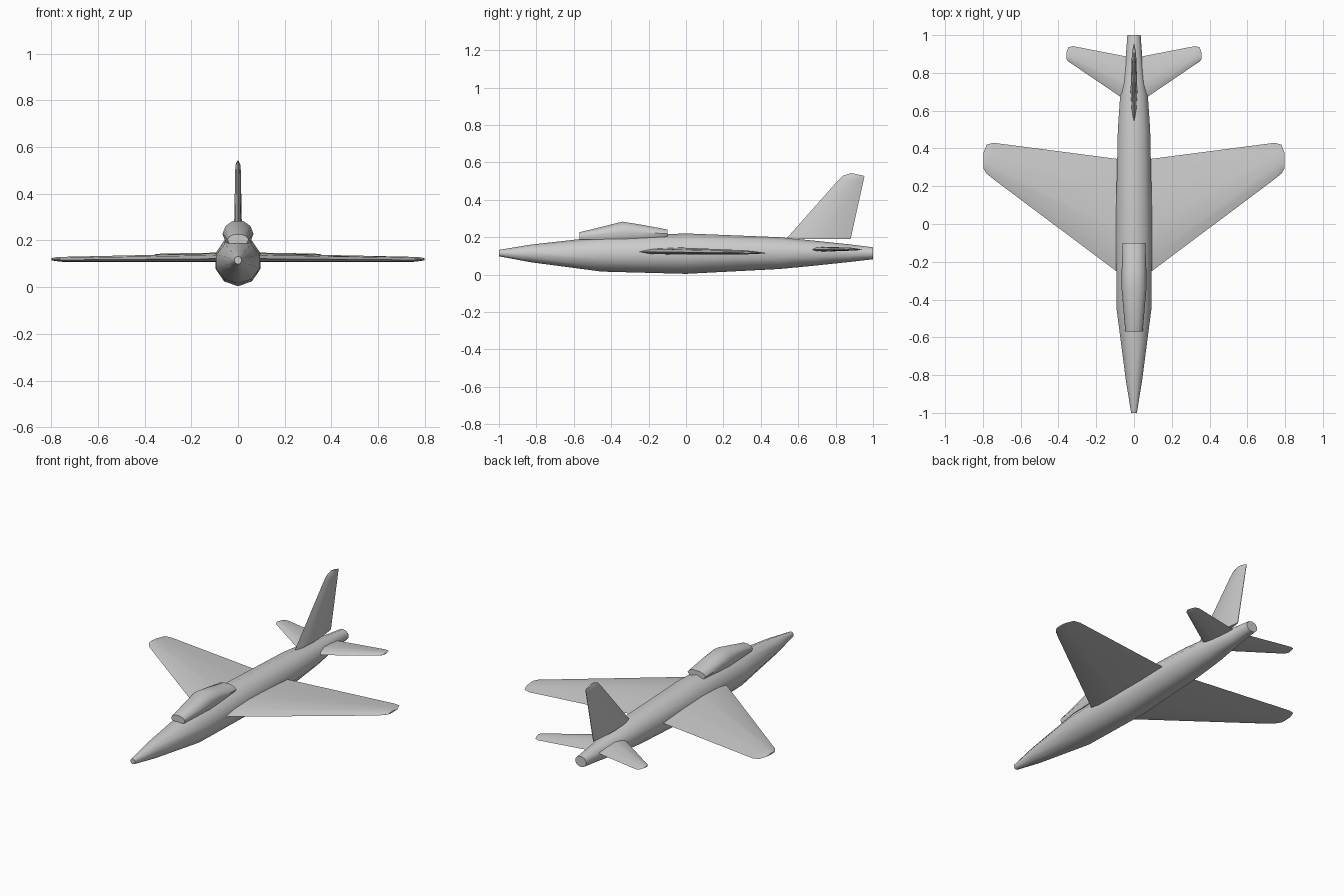
import bpy, bmesh
from math import sin, cos, radians, tau
from mathutils import Vector

if "Cube" in bpy.data.objects:
    bpy.data.objects.remove(bpy.data.objects["Cube"])


def loft(name, rings, angle=50):
    """Skin a list of equal-length point rings and cap both ends."""
    bm = bmesh.new()
    rows = [[bm.verts.new(p) for p in ring] for ring in rings]
    n = len(rows[0])
    for a, b in zip(rows, rows[1:]):
        for i in range(n):
            j = (i + 1) % n
            bm.faces.new((a[i], a[j], b[j], b[i]))
    bm.faces.new(rows[0])
    bm.faces.new(rows[-1])
    bmesh.ops.recalc_face_normals(bm, faces=bm.faces)
    mesh = bpy.data.meshes.new(name)
    bm.to_mesh(mesh)
    bm.free()
    mesh.shade_smooth()
    mesh.set_sharp_from_angle(angle=radians(angle))
    obj = bpy.data.objects.new(name, mesh)
    bpy.context.collection.objects.link(obj)
    return obj


def oval(y, top, bottom, half_width, sides=10):
    mid, h = (top + bottom) / 2, (top - bottom) / 2
    return [(half_width * sin(tau * i / sides), y, mid + h * cos(tau * i / sides))
            for i in range(sides)]


# chord fraction, share of thickness (0 = underside, 1 = top)
FOIL = [(0, .4), (.12, .8), (.38, 1), (.7, .72), (1, .3), (.7, .08), (.35, 0), (.1, .1)]


def wing_ring(x, lead, trail, low, high):
    return [(x, lead + (trail - lead) * c, low + (high - low) * t) for c, t in FOIL]


def wing_pair(name, half):
    left = [(-x, *rest) for x, *rest in reversed(half)]
    return loft(name, [wing_ring(*s) for s in left + half])


# Fuselage: y, top, bottom, half width
loft("fuselage", [oval(*s) for s in [
    (-1.0, .132, .098, .016), (-.83, .16, .066, .045), (-.45, .203, .016, .097),
    (0, .22, .004, .101), (.5, .2, .03, .09), (.68, .182, .047, .077),
    (.87, .162, .067, .047), (1.0, .146, .082, .037)]])


# Canopy: y, base, top, half width
def canopy_ring(y, base, top, w):
    h = top - base
    return [(-w * .8, y, base), (-w, y, base + h * .42), (-w * .8, y, base + h * .78),
            (-w * .35, y, top), (w * .35, y, top), (w * .8, y, base + h * .78),
            (w, y, base + h * .42), (w * .8, y, base)]


loft("canopy", [canopy_ring(*s) for s in [
    (-.57, .187, .226, .046), (-.34, .19, .283, .066), (-.24, .195, .267, .065),
    (-.1, .203, .241, .06)]])

# Main wings: x, leading y, trailing y, underside z, top z
wing_pair("main_wings", [(.07, -.268, .342, .107, .145), (.745, .238, .43, .108, .13),
                         (.78, .266, .42, .112, .128), (.798, .295, .375, .115, .124)])

# Tailplanes
wing_pair("tailplanes", [(.03, .645, .885, .123, .149), (.325, .845, .942, .128, .144),
                         (.348, .86, .935, .131, .142), (.358, .875, .905, .134, .14)])

# Tail fin: z at lead and trail, leading y, trailing y, half thickness
FIN = [(0, 0), (.2, .65), (.5, 1), (.8, .65), (1, .1)]
outline = FIN + [(c, -t) for c, t in FIN[-1:0:-1]]


def fin_ring(z0, z1, lead, trail, half):
    return [(t * half, lead + (trail - lead) * c, z0 + (z1 - z0) * c) for c, t in outline]


loft("tail_fin", [fin_ring(*s) for s in [
    (.19, .19, .535, .88, .018), (.5, .502, .81, .949, .012),
    (.528, .522, .838, .954, .01), (.543, .528, .882, .952, .005)]])
